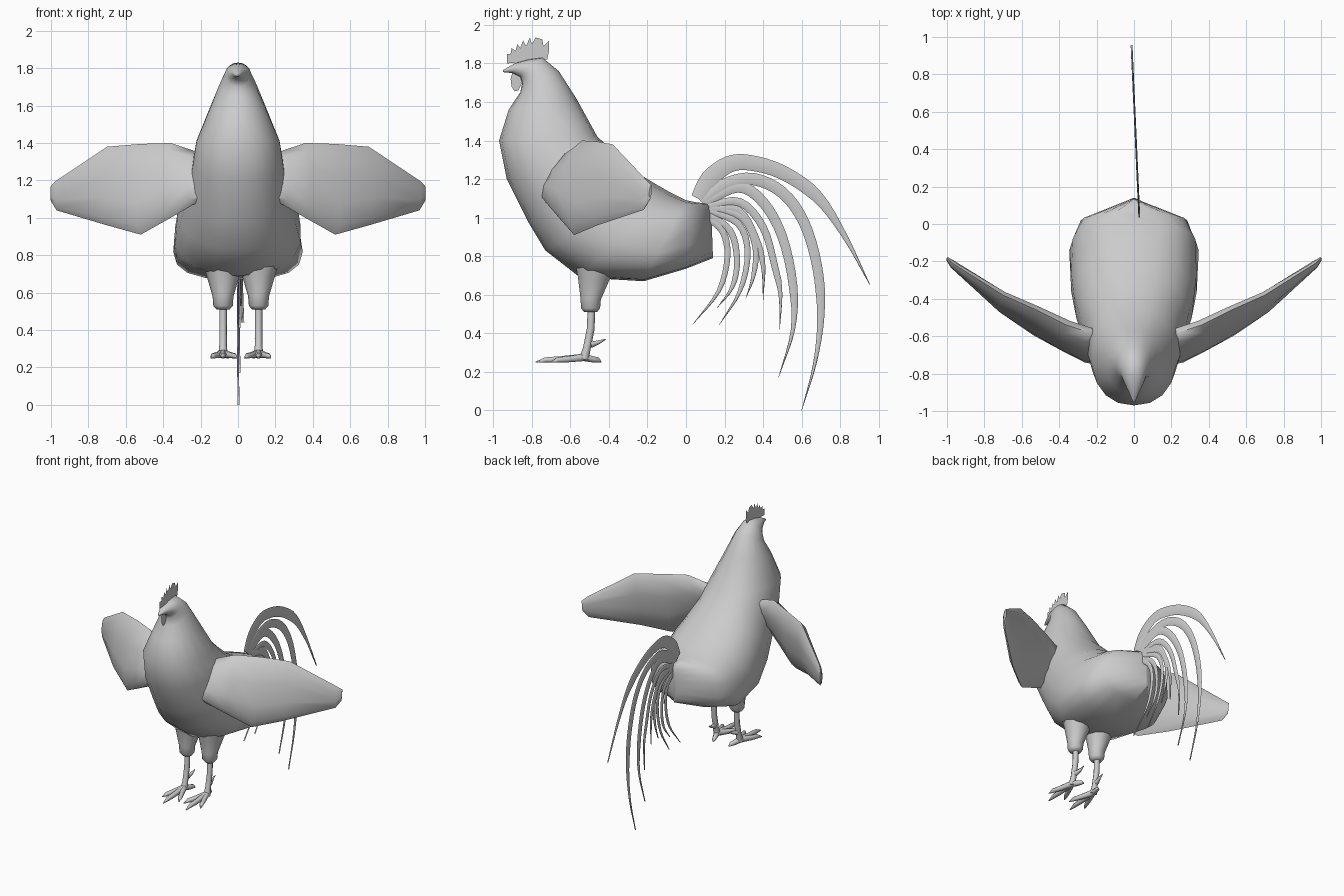
import bpy, bmesh, math
from mathutils import Vector

mat = bpy.data.materials.new("light grey")
mat.diffuse_color = (0.6, 0.6, 0.6, 1)


def finish(name, bm, angle=45):
    bmesh.ops.recalc_face_normals(bm, faces=bm.faces[:])
    me = bpy.data.meshes.new(name)
    bm.to_mesh(me)
    bm.free()
    me.materials.append(mat)
    for p in me.polygons:
        p.use_smooth = True
    me.set_sharp_from_angle(angle=math.radians(angle))
    ob = bpy.data.objects.new(name, me)
    bpy.context.collection.objects.link(ob)
    return ob


def loft(name, rings, angle=45):
    """Skin a list of equal-sized point rings and cap both ends."""
    bm = bmesh.new()
    vs = [[bm.verts.new(p) for p in r] for r in rings]
    n = len(rings[0])
    for a, b in zip(vs, vs[1:]):
        for i in range(n):
            j = (i + 1) % n
            bm.faces.new((a[i], a[j], b[j], b[i]))
    bm.faces.new(vs[0])
    bm.faces.new(vs[-1])
    return finish(name, bm, angle)


def smooth_path(pts, steps=4):
    """Catmull-Rom interpolation of tuples of any length."""
    pts = [Vector(p) for p in pts]
    ext = [2 * pts[0] - pts[1]] + pts + [2 * pts[-1] - pts[-2]]
    out = []
    for i in range(len(pts) - 1):
        a, b, c, d = ext[i:i + 4]
        for s in range(steps):
            t = s / steps
            out.append(0.5 * (2 * b + (c - a) * t + (2 * a - 5 * b + 4 * c - d) * t * t
                              + (3 * b - a - 3 * c + d) * t ** 3))
    return out + [pts[-1]]


def tube(name, pts, radii, n=8):
    """Round limb through 3D points with a radius at each one."""
    pts = [Vector(p) for p in pts]
    rings = []
    for i, p in enumerate(pts):
        d = (pts[min(i + 1, len(pts) - 1)] - pts[max(i - 1, 0)]).normalized()
        ref = Vector((0, 1, 0)) if abs(d.z) > 0.7 else Vector((0, 0, 1))
        u = d.cross(ref).normalized()
        v = d.cross(u)
        rings.append([p + radii[i] * (math.cos(2 * math.pi * k / n) * u
                                      + math.sin(2 * math.pi * k / n) * v) for k in range(n)])
    return loft(name, rings, 60)


def spow(v, e):
    return math.copysign(abs(v) ** e, v)


# Body, neck and beak: front/under point, back/top point (y, z), half width,
# squareness exponent, widening towards the underside
body = [
    (-0.95, 1.755, -0.95, 1.765, 0.006, 1, 0),
    (-0.90, 1.75, -0.89, 1.80, 0.03, 1, 0),
    (-0.86, 1.73, -0.82, 1.82, 0.055, 1, 0),
    (-0.85, 1.70, -0.745, 1.83, 0.07, 1, 0),
    (-0.86, 1.65, -0.66, 1.76, 0.10, 1, 0),
    (-0.92, 1.56, -0.57, 1.62, 0.15, 1, 0),
    (-0.97, 1.40, -0.46, 1.42, 0.225, 0.9, 0),
    (-0.93, 1.20, -0.35, 1.32, 0.25, 0.9, 0),
    (-0.82, 0.98, -0.25, 1.23, 0.29, 0.9, -0.1),
    (-0.73, 0.83, -0.15, 1.17, 0.32, 0.9, -0.1),
    (-0.55, 0.69, -0.08, 1.13, 0.34, 0.9, 0),
    (-0.22, 0.67, 0.00, 1.09, 0.34, 0.7, 0.1),
    (0.00, 0.735, 0.05, 1.08, 0.28, 0.7, 0.1),
    (0.14, 0.79, 0.13, 1.07, 0.01, 1, 0),
]
rings = []
for fy, fz, by, bz, w, e, k in body:
    ring = []
    for i in range(18):
        a = 2 * math.pi * i / 18 + math.pi / 2
        s = spow(math.sin(a), e)
        ring.append((w * spow(math.cos(a), e) * (1 - k * s),
                     (fy + by) / 2 + s * (by - fy) / 2,
                     (fz + bz) / 2 + s * (bz - fz) / 2))
    rings.append(ring)
loft("body", rings, 50)

# Wings: x, lower edge (y, z), upper edge (y, z), half thickness
wing = [
    (0.15, -0.73, 1.10, -0.62, 1.30, 0.07),
    (0.24, -0.72, 1.07, -0.58, 1.36, 0.07),
    (0.36, -0.66, 1.00, -0.54, 1.40, 0.065),
    (0.52, -0.58, 0.91, -0.46, 1.395, 0.055),
    (0.70, -0.46, 0.96, -0.38, 1.38, 0.045),
    (0.97, -0.22, 1.04, -0.21, 1.20, 0.02),
    (1.00, -0.19, 1.09, -0.18, 1.17, 0.008),
]
for side, label in ((1, "left"), (-1, "right")):
    rings = []
    for x, ly, lz, uy, uz, t in wing:
        c = Vector((x, (ly + uy) / 2, (lz + uz) / 2))
        up = Vector((0, (uy - ly) / 2, (uz - lz) / 2))
        out = Vector((0.5, -0.86, 0)) * t
        ring = [c + up * math.cos(i * math.pi / 5) + out * math.sin(i * math.pi / 5)
                for i in range(10)]
        rings.append([(side * p.x, p.y, p.z) for p in ring])
    loft(label + "_wing", rings, 50)

# Legs and feet
for cx, label in ((0.11, "left"), (-0.08, "right")):
    s = 1 if cx > 0 else -1
    tube(label + "_thigh",
         [(cx, -0.47, 0.80), (cx, -0.48, 0.68), (cx, -0.495, 0.58), (cx, -0.495, 0.53),
          (cx, -0.495, 0.51)], [0.12, 0.085, 0.056, 0.052, 0.035], 10)
    tube(label + "_shank",
         [(cx, -0.49, 0.53), (cx, -0.495, 0.42), (cx, -0.515, 0.32), (cx, -0.53, 0.265)],
         [0.02, 0.02, 0.02, 0.026])
    tube(label + "_spur",
         [(cx, -0.495, 0.34), (cx - s * 0.01, -0.45, 0.355), (cx - s * 0.01, -0.415, 0.37)],
         [0.018, 0.011, 0.002], 6)
    toes = {"inner_toe": (-0.075, -0.70), "middle_toe": (0.0, -0.78),
            "outer_toe": (0.065, -0.70), "back_toe": (-0.03, -0.44)}
    for toe, (dx, ty) in toes.items():
        ex = cx + s * dx
        tube(f"{label}_{toe}",
             [(cx, -0.53, 0.275), (cx + (ex - cx) * 0.5, (ty - 0.53) / 2, 0.265),
              (cx + (ex - cx) * 0.8, ty * 0.8 - 0.53 * 0.2, 0.262), (ex, ty, 0.25)],
             [0.022, 0.018, 0.015, 0.003], 6)

# Tail: flat curved feathers; centre line (y, z), widest half width
feathers = [
    (0.05, [(0.06, 1.10), (0.12, 1.20), (0.22, 1.275), (0.33, 1.285), (0.50, 1.235),
            (0.68, 1.11), (0.82, 0.91), (0.955, 0.65)]),
    (0.036, [(0.08, 1.08), (0.20, 1.17), (0.35, 1.20), (0.50, 1.13), (0.61, 0.98),
             (0.68, 0.75), (0.70, 0.50), (0.67, 0.25), (0.60, 0.0)]),
    (0.032, [(0.10, 1.08), (0.27, 1.16), (0.40, 1.08), (0.50, 0.90), (0.555, 0.65),
             (0.555, 0.42), (0.48, 0.17)]),
    (0.024, [(0.11, 1.06), (0.28, 1.08), (0.40, 0.95), (0.46, 0.75), (0.49, 0.60), (0.485, 0.41)]),
    (0.022, [(0.11, 1.04), (0.27, 1.04), (0.36, 0.90), (0.40, 0.75), (0.40, 0.57)]),
    (0.020, [(0.11, 1.06), (0.29, 1.00), (0.36, 0.85), (0.35, 0.70), (0.31, 0.58)]),
    (0.020, [(0.11, 1.04), (0.27, 0.97), (0.32, 0.82), (0.28, 0.62), (0.17, 0.44)]),
    (0.020, [(0.11, 1.02), (0.23, 0.93), (0.265, 0.78), (0.24, 0.64), (0.16, 0.53)]),
    (0.020, [(0.11, 1.00), (0.19, 0.93), (0.215, 0.80), (0.17, 0.62), (0.03, 0.44)]),
]
for num, (w, line) in enumerate(feathers, 1):
    path = smooth_path(line)
    rings = []
    for i, p in enumerate(path):
        d = (path[min(i + 1, len(path) - 1)] - path[max(i - 1, 0)]).normalized()
        t = i / (len(path) - 1)
        h = w * min(1, 0.7 + 2 * t) * (1 - 0.45 * t) * min(1, 0.05 + 3 * (1 - t))
        x = 0.03 - 0.045 * p.x
        rings.append([(x + 0.005 * math.cos(a), p.x - d.y * h * math.sin(a),
                       p.y + d.x * h * math.sin(a))
                      for a in (k * math.pi / 4 for k in range(8))])
    loft(f"tail_feather_{num}", rings, 70)


def plate(name, outline):
    """Thin flat piece on the centre plane."""
    bm = bmesh.new()
    bm.faces.new([bm.verts.new((-0.005, y, z)) for y, z in outline])
    bmesh.ops.triangulate(bm, faces=bm.faces[:])
    return finish(name, bm)


# Comb with a toothed upper edge, and wattle
plate("comb", [(-0.93, 1.80), (-0.72, 1.82), (-0.74, 1.86), (-0.71, 1.87), (-0.71, 1.92),
               (-0.74, 1.89), (-0.745, 1.925), (-0.77, 1.90), (-0.78, 1.935), (-0.80, 1.90),
               (-0.81, 1.935), (-0.83, 1.89), (-0.845, 1.92), (-0.86, 1.88), (-0.875, 1.90),
               (-0.885, 1.865), (-0.905, 1.88), (-0.91, 1.85), (-0.93, 1.85), (-0.915, 1.83)])
plate("wattle", [(-0.90, 1.755), (-0.84, 1.74), (-0.85, 1.70), (-0.87, 1.66), (-0.89, 1.655),
                 (-0.905, 1.68), (-0.91, 1.72)])
